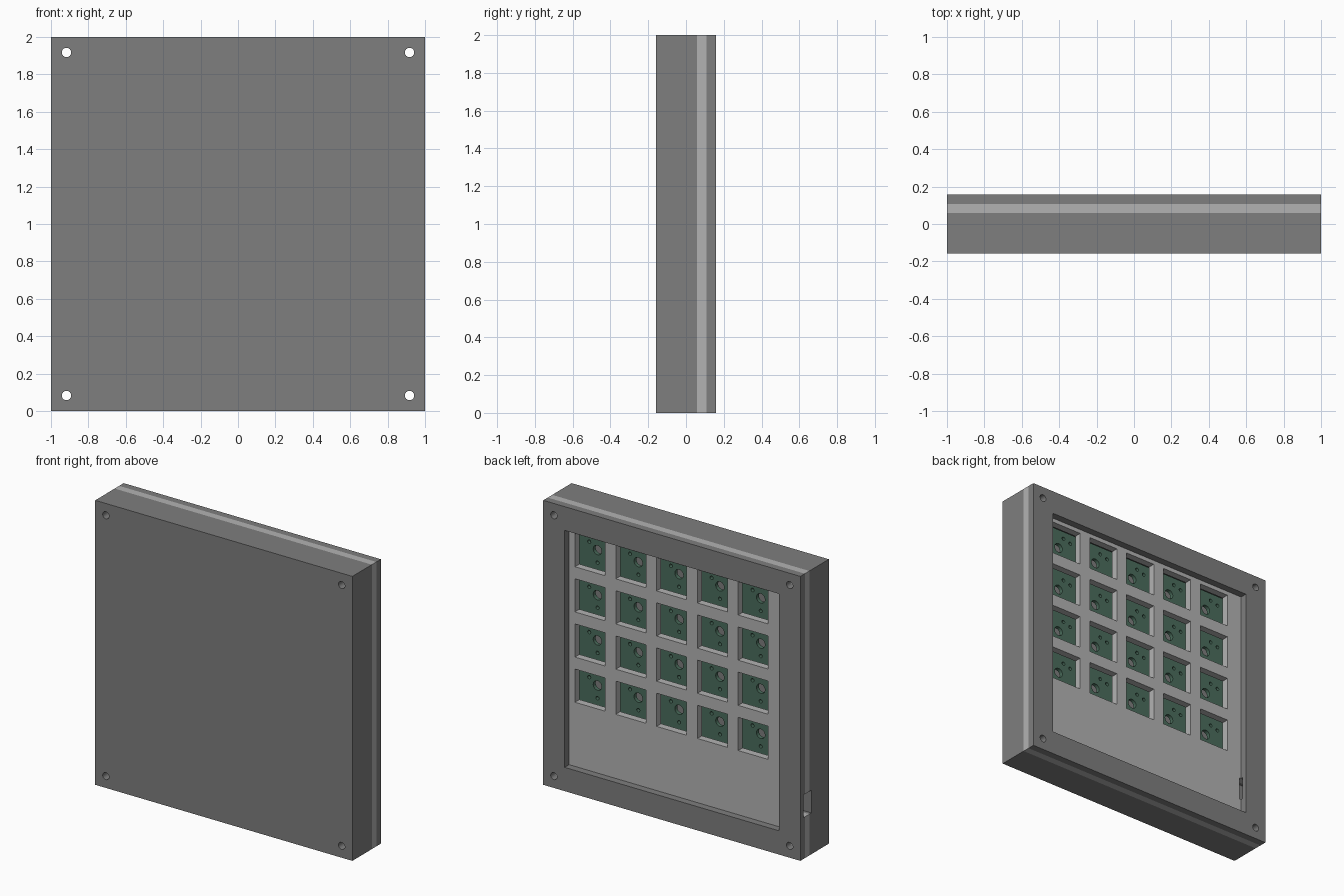
import bpy
import bmesh
import math
from mathutils import Matrix, Vector

old = bpy.data.objects.get("Cube")
if old:
    bpy.data.objects.remove(old, do_unlink=True)


def material(name, rgb):
    m = bpy.data.materials.new(name)
    m.use_nodes = True
    m.diffuse_color = (*rgb, 1)
    bsdf = next(n for n in m.node_tree.nodes if n.type == "BSDF_PRINCIPLED")
    bsdf.inputs["Base Color"].default_value = (*rgb, 1)
    bsdf.inputs["Roughness"].default_value = 0.6
    return m


CASE = material("case grey", (0.21, 0.21, 0.21))
PLATE = material("plate light grey", (0.45, 0.45, 0.45))
GREEN = material("board green", (0.069, 0.153, 0.107))


def box(bm, lo, hi):
    lo, hi = Vector(lo), Vector(hi)
    mat = Matrix.Translation((lo + hi) / 2) @ Matrix.Diagonal((*(hi - lo), 1))
    bmesh.ops.create_cube(bm, size=1, matrix=mat)


def rod(bm, x, z, radius, sides=24):
    # Long round cutter along y
    mat = Matrix.Translation((x, 0, z)) @ Matrix.Rotation(math.pi / 2, 4, "X")
    bmesh.ops.create_cone(bm, cap_ends=True, segments=sides, radius1=radius,
                          radius2=radius, depth=1, matrix=mat)


def make(name, bm, mat=None):
    mesh = bpy.data.meshes.new(name)
    bm.to_mesh(mesh)
    bm.free()
    ob = bpy.data.objects.new(name, mesh)
    bpy.context.collection.objects.link(ob)
    if mat:
        mesh.materials.append(mat)
    return ob


def cut(ob, fill):
    # Subtract the shapes that fill() draws, then drop the cutter
    bm = bmesh.new()
    fill(bm)
    cutter = make("cutter", bm)
    cutter.hide_render = True
    mod = ob.modifiers.new("cut", "BOOLEAN")
    mod.operation = "DIFFERENCE"
    mod.solver = "EXACT"
    mod.object = cutter
    bpy.ops.object.select_all(action="DESELECT")
    bpy.context.view_layer.objects.active = ob
    ob.select_set(True)
    bpy.ops.object.modifier_apply(modifier=mod.name)
    bpy.data.objects.remove(cutter, do_unlink=True)


def slab(name, mat, lo, hi):
    bm = bmesh.new()
    box(bm, lo, hi)
    return make(name, bm, mat)


# Layer depths, front to back
FRONT, SHELF, PLATE_BACK, BACK = -0.158, 0.058, 0.108, 0.158
OPEN = 0.833
BOARD = 0.025

# Key grid
PITCH, KEY = 0.3175, 0.1167
keys = [(0.0365 + (c - 2) * PITCH, 1.687 - r * PITCH)
        for r in range(4) for c in range(5)]


def screws(bm):
    for x in (-1, 1):
        for z in (-1, 1):
            rod(bm, x * 0.917, 1 + z * 0.917, 0.025)


def port(bm):
    box(bm, (-1.1, 0.035, 0.29), (-0.82, 0.125, 0.45))


def window(y0, y1):
    return lambda bm: box(bm, (-OPEN, y0, 1 - OPEN), (OPEN, y1, 1 + OPEN))


def key_holes(bm):
    for x, z in keys:
        box(bm, (x - KEY, 0, z - KEY), (x + KEY, 0.2, z + KEY))


def pin_holes(bm):
    for x, z in keys:
        rod(bm, x, z, 0.033)
        for dx, dz in ((-0.042, 0.085), (-0.1, 0.068),
                       (0.064, 0.042), (0.0, -0.088)):
            rod(bm, x + dx, z + dz, 0.0125, 12)


# Hollow tray with closed front
tray = slab("tray", CASE, (-1, FRONT, 0), (1, SHELF, 2))
cut(tray, window(FRONT + 0.05, 0.2))

# Switch plate
plate = slab("switch_plate", PLATE, (-1, SHELF, 0), (1, PLATE_BACK, 2))
cut(plate, key_holes)

# Back frame
frame = slab("back_frame", CASE, (-1, PLATE_BACK, 0), (1, BACK, 2))
cut(frame, window(0, 0.3))

# Screw holes and cable port pass through the layers
for ob in (tray, plate, frame):
    cut(ob, screws)
    cut(ob, port)

# Circuit board behind the key holes
board = slab("circuit_board", GREEN, (-0.78, BOARD - 0.027, 0.595),
             (0.82, BOARD, 1.825))
cut(board, pin_holes)

# Round holes shade smooth, edges stay sharp
for ob in (tray, plate, frame, board):
    bpy.ops.object.select_all(action="DESELECT")
    bpy.context.view_layer.objects.active = ob
    ob.select_set(True)
    bpy.ops.object.shade_smooth_by_angle(angle=math.radians(35))
